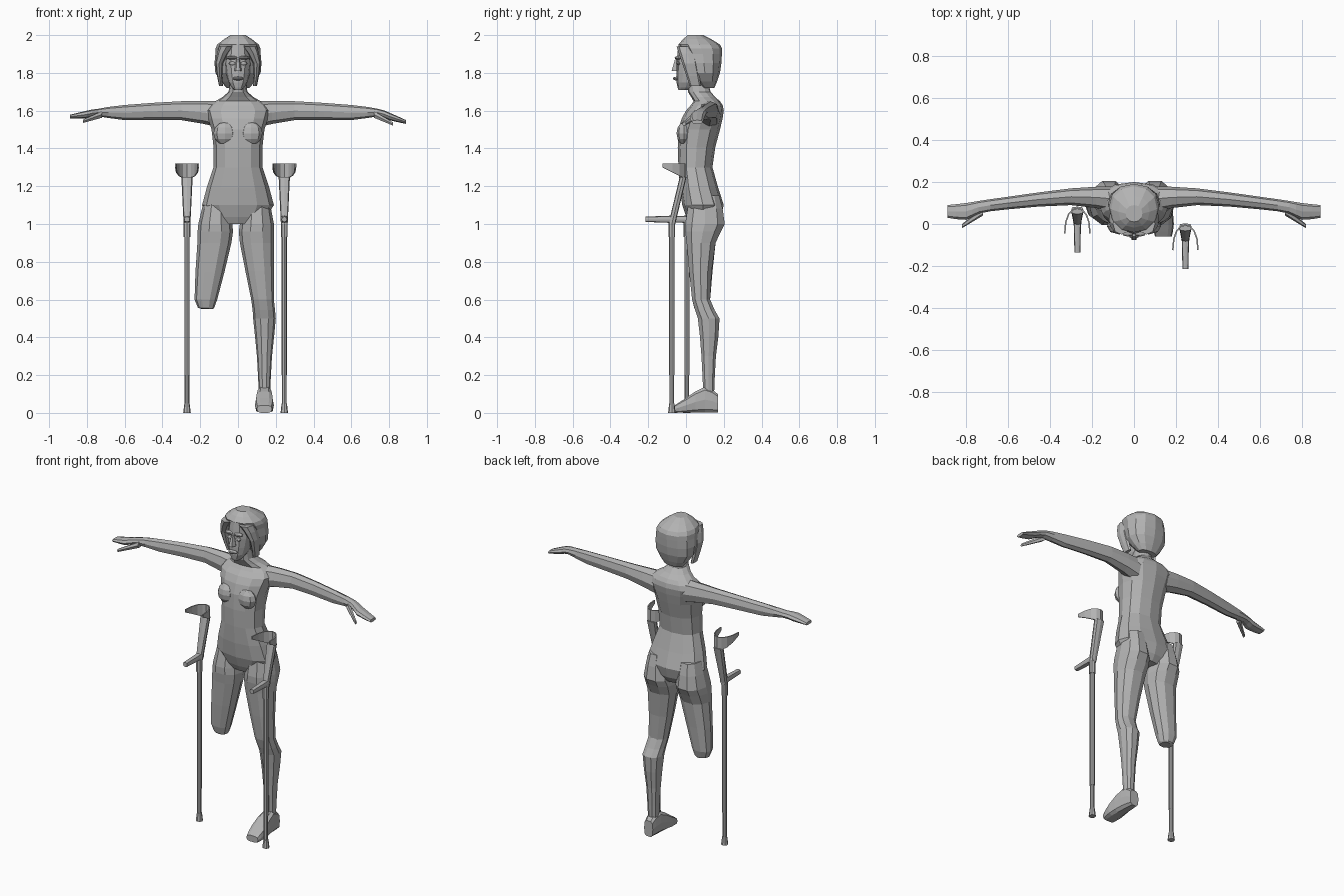
import bpy
import bmesh
from math import cos, sin, pi, copysign
from mathutils import Matrix, Vector

if "Cube" in bpy.data.objects:
    bpy.data.objects.remove(bpy.data.objects["Cube"])

shade = (.45, .45, .45, 1)
grey = bpy.data.materials.new("plain grey")
grey.use_nodes = True
grey.diffuse_color = shade
grey.node_tree.nodes["Principled BSDF"].inputs["Base Color"].default_value = shade


def finish(name, bm):
    """Turn a bmesh into a flat shaded object."""
    bmesh.ops.recalc_face_normals(bm, faces=bm.faces)
    mesh = bpy.data.meshes.new(name)
    bm.to_mesh(mesh)
    bm.free()
    mesh.materials.append(grey)
    obj = bpy.data.objects.new(name, mesh)
    bpy.context.collection.objects.link(obj)
    return obj


def refine(rings):
    """Add a smoothly curved in-between ring after every key ring."""
    keys = [Vector(ring) for ring in rings]
    padded = [keys[0], *keys, keys[-1]]
    result = []
    for before, start, end, after in zip(padded, keys, keys[1:], padded[3:]):
        result += [start, ((start + end) * 9 - before - after) / 16]
    return result + keys[-1:]


def loft(name, axis, rings, sides=10, square=.9, place=lambda point: point):
    """Skin rings (position, centre, half width, centre, half depth) along an axis."""
    bm = bmesh.new()
    loops = []
    for position, centre_a, half_a, centre_b, half_b in rings:
        loop = []
        for i in range(sides):
            angle = 2 * pi * i / sides
            across, along = (copysign(abs(wave(angle)) ** square, wave(angle))
                             for wave in (cos, sin))
            point = [centre_a + half_a * across, centre_b + half_b * along]
            point.insert("xyz".index(axis), position)
            loop.append(bm.verts.new(place(Vector(point))))
        loops.append(loop)
    for low, high in zip(loops, loops[1:]):
        for i in range(sides):
            j = (i + 1) % sides
            bm.faces.new((low[i], low[j], high[j], high[i]))
    bm.faces.new(loops[0])
    bm.faces.new(loops[-1])
    return finish(name, bm)


def central(rings):
    """Complete rings (height, half width, centre depth, half depth) on the midline."""
    return [(z, 0, width, y, depth) for z, width, y, depth in rings]


def blob(name, centre, size):
    """Low-poly ellipsoid."""
    bm = bmesh.new()
    bmesh.ops.create_uvsphere(bm, u_segments=8, v_segments=6, radius=1)
    scale = Matrix.Diagonal((*size, 1))
    bmesh.ops.transform(bm, matrix=Matrix.Translation(centre) @ scale, verts=bm.verts)
    return finish(name, bm)


# Torso and neck
torso = central([
    (1, .1, .09, .07),
    (1.1, .19, .09, .11),
    (1.3, .13, .05, .09),
    (1.5, .14, .07, .11),
    (1.6, .17, .1, .1),
    (1.65, .12, .11, .07),
    (1.7, .05, .07, .06),
    (1.8, .04, .06, .05)])
loft("torso", "z", refine(torso), sides=12)

# Both legs share the thigh: one goes on to a calf, the other ends in a stump
thigh = [
    (1.15, .1, .06, .1, .08),
    (1, .1, .09, .1, .11),
    (.9, .1, .09, .08, .08),
    (.6, .13, .06, .08, .05)]
calf = [
    (.5, .14, .06, .12, .06),
    (.3, .14, .04, .12, .04),
    (.1, .14, .03, .12, .03)]
stump = [(.55, .12, .03, .08, .03)]


def lean_right(point):
    """Mirror the thigh and swing it slightly outward."""
    return Vector((-point.x - (1.4 - point.z) * .05, point.y, point.z))


loft("left_leg", "z", refine(thigh + calf))
loft("right_thigh", "z", refine(thigh + stump), place=lean_right)

# Foot, flat on the ground
foot = [(.17, .03, .05), (.1, .04, .07), (0, .05, .04), (-.06, .04, .02)]
loft("left_foot", "y", refine([(y, .14, width, high, high) for y, width, high in foot]),
     square=.6)

# Arms with flat hands and thumbs, the right hand held a little higher
arm = [
    (.1, .12, .06, 1.58, .07),
    (.3, .13, .04, 1.6, .05),
    (.6, .1, .03, 1.59, .04),
    (.74, .08, .03, 1.59, .02),
    (.8, .06, .04, 1.57, .02),
    (.89, .06, .03, 1.54, .01)]
thumb = [(.72, .06, .02, 1.58, .02), (.82, -.01, .01, 1.53, .01)]
for side, label, lift in ((1, "left", 0), (-1, "right", .2)):
    def to_side(point):
        raised = point.z + max(0, point.x - .75) * lift
        return Vector((point.x * side, point.y, raised))

    loft(label + "_arm", "x", refine(arm), sides=8, place=to_side)
    loft(label + "_thumb", "x", thumb, sides=6, place=to_side)
    blob(label + "_breast", (.07 * side, -.01, 1.48), (.06, .04, .06))
    blob(label + "_eye", (.03 * side, -.04, 1.85), (.02, .01, .01))
    blob(label + "_eyebrow", (.03 * side, -.04, 1.88), (.03, .02, .01))

    # Hair framing the cheek
    lock = [
        (1.73, .09, .01, .05, .03),
        (1.85, .1, .02, .02, .04),
        (1.94, .06, .04, 0, .05)]
    loft(label + "_hair_lock", "z", refine(lock), sides=8, place=to_side)

# Face
face = central([
    (1.71, .02, -.01, .03),
    (1.75, .05, .01, .06),
    (1.85, .07, .04, .09),
    (1.95, .06, .04, .08)])
loft("face", "z", refine(face), sides=12)
nose = central([(1.81, .02, -.05, .03), (1.87, .01, -.05, .01)])
loft("nose", "z", nose, sides=6)
blob("mouth", (0, -.05, 1.77), (.03, .02, .01))

# Bobbed hair
hair = central([
    (1.72, .06, .12, .03),
    (1.8, .12, .1, .08),
    (1.9, .12, .09, .1),
    (1.95, .11, .07, .11),
    (2, .04, .05, .04)])
loft("hair", "z", refine(hair), sides=12)


# Forearm crutches
def crutch(label, x, y):
    def move(point):
        return point + Vector((x, y, 0))

    def tube(part, bottom, top, radius, top_radius):
        rings = central([(bottom, radius, 0, radius), (top, top_radius, 0, top_radius)])
        loft(f"{label}_crutch_{part}", "z", rings, sides=8, place=move)

    tube("tip", 0, .05, .02, .014)
    tube("lower_tube", .05, .2, .012, .012)
    tube("shaft", .2, .93, .014, .014)
    tube("sleeve", .93, 1.01, .018, .018)
    brace = central([(1, .018, 0, .018), (1.25, .03, .06, .018)])
    loft(label + "_crutch_brace", "z", brace, sides=8, square=.6, place=move)
    grip = [(-.14, 0, .014, 1.025, .014), (.02, 0, .018, 1.025, .02)]
    loft(label + "_crutch_grip", "y", grip, sides=8, square=.6, place=move)

    # Open cuff: a thickened strip curving forward to both sides
    bm = bmesh.new()
    previous = None
    steps = 4
    for i in range(-steps, steps + 1):
        turn = i / steps
        across = .06 * sin(turn * pi / 2)
        depth = .07 - .12 * turn ** 2
        edge = [bm.verts.new(move(Vector((across, depth, height))))
                for height in (1.24 + .06 * turn ** 2, 1.32)]
        if previous:
            bm.faces.new((*previous, *reversed(edge)))
        previous = edge
    cuff = finish(label + "_crutch_cuff", bm)
    thick = cuff.modifiers.new("thickness", "SOLIDIFY")
    thick.thickness = .007
    thick.offset = 0


crutch("left", .245, -.075)
crutch("right", -.27, .005)
